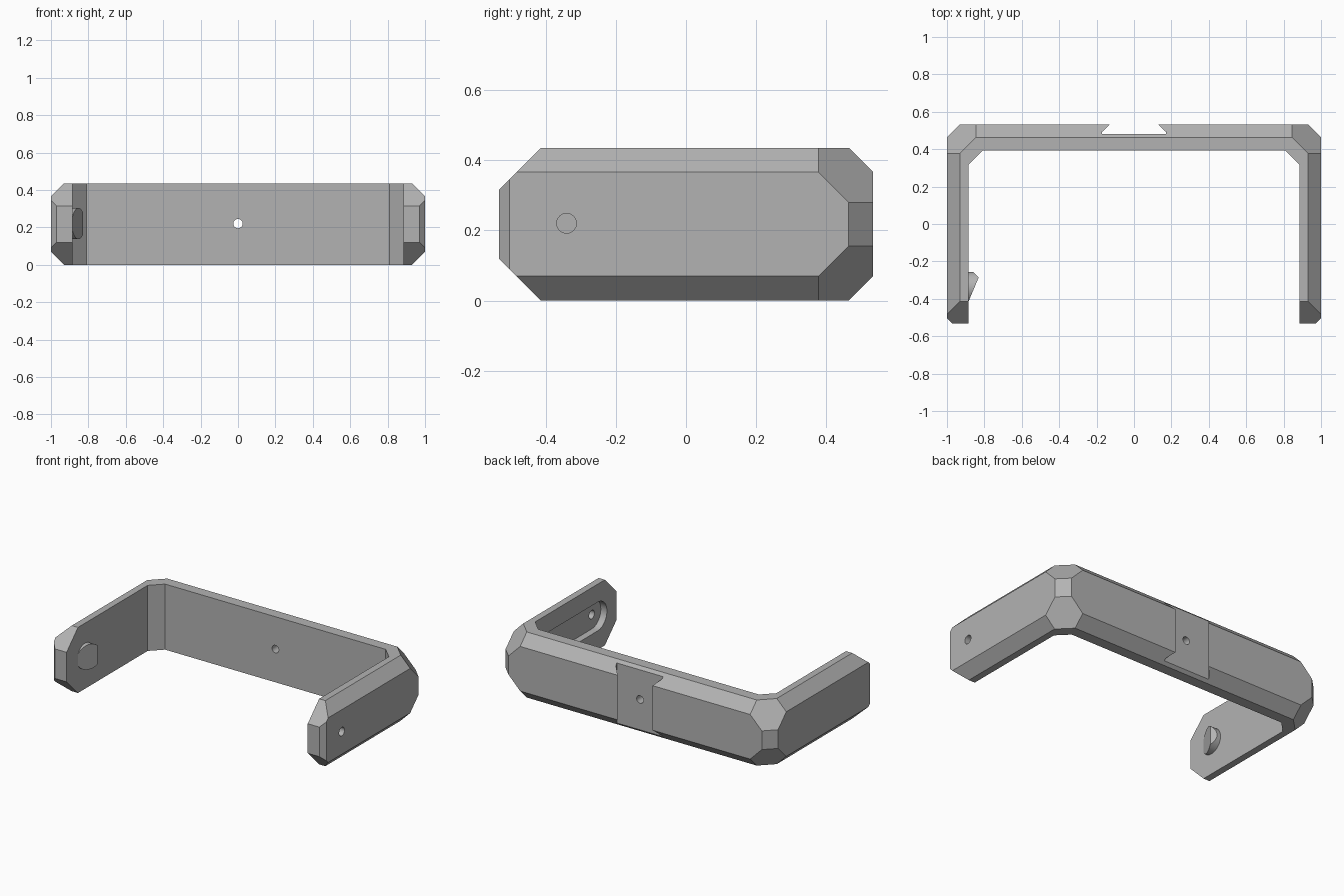
import bpy, bmesh, math
from mathutils import Vector, Matrix

cube = bpy.data.objects.get("Cube")
if cube:
    bpy.data.objects.remove(cube)

grey = bpy.data.materials.new("plain_grey")
grey.use_nodes = True
COLOUR = (0.45, 0.45, 0.45, 1)
grey.diffuse_color = COLOUR
grey.node_tree.nodes["Principled BSDF"].inputs["Base Color"].default_value = COLOUR

HEIGHT, MID = 0.435, 0.2175
DEPTH = 0.533          # half depth in y
INNER = 0.885          # inner face of each arm
HOLE_Y, HOLE_Z = -0.34, 0.22


def to_object(name, bm):
    bmesh.ops.recalc_face_normals(bm, faces=bm.faces[:])
    mesh = bpy.data.meshes.new(name)
    bm.to_mesh(mesh)
    bm.free()
    mesh.materials.append(grey)
    obj = bpy.data.objects.new(name, mesh)
    bpy.context.collection.objects.link(obj)
    return obj


def prism(name, outline, low, high):
    """Extrude an x-y outline from low to high in z."""
    bm = bmesh.new()
    face = bm.faces.new([bm.verts.new((x, y, low)) for x, y in outline])
    new = bmesh.ops.extrude_face_region(bm, geom=[face])["geom"]
    bmesh.ops.translate(bm, vec=(0, 0, high - low),
                        verts=[v for v in new if isinstance(v, bmesh.types.BMVert)])
    return to_object(name, bm)


def cylinder(name, centre, radius, length, axis, sides=48):
    bm = bmesh.new()
    bmesh.ops.create_cone(bm, cap_ends=True, segments=sides, radius1=radius,
                          radius2=radius, depth=length)
    turn = Matrix.Rotation(math.pi / 2, 4, "Y" if axis == "X" else "X")
    bm.transform(Matrix.Translation(centre) @ turn)
    return to_object(name, bm)


def combine(target, tool, operation="DIFFERENCE"):
    """Apply a boolean and discard the tool."""
    mod = target.modifiers.new("cut", "BOOLEAN")
    mod.operation, mod.object, mod.solver = operation, tool, "EXACT"
    bpy.context.view_layer.objects.active = target
    bpy.ops.object.modifier_apply(modifier=mod.name)
    bpy.data.objects.remove(tool)


# Outer block, with every bevel and corner sliced off by a plane
bm = bmesh.new()
bmesh.ops.create_cube(bm, size=1, matrix=Matrix.Diagonal((2, 2 * DEPTH, HEIGHT, 1)))


def slice_off(normal, offset):
    n = Vector(normal)
    cut = bmesh.ops.bisect_plane(bm, geom=bm.verts[:] + bm.edges[:] + bm.faces[:],
                                 plane_co=n * offset / n.length_squared,
                                 plane_no=n, clear_outer=True)["geom_cut"]
    bmesh.ops.contextual_create(bm, geom=[e for e in cut if isinstance(e, bmesh.types.BMEdge)])


for sx in (-1, 1):
    slice_off((sx, 1, 0), 1.463)             # back upright corners
    slice_off((sx, -1, 0), 1.503)            # arm tip upright edges
    for sz in (-1, 1):
        slice_off((sx, 0, sz), 1.148)        # long edges of the arms
        slice_off((sx, 1, sz), 1.525)        # six-sided back corners
for sz in (-1, 1):
    slice_off((0, 1, sz), 0.681)             # long edges of the back
    slice_off((0, -1, sz), 0.631)            # arm tips, top and bottom
bmesh.ops.translate(bm, vec=(0, 0, MID), verts=bm.verts[:])
bracket = to_object("bracket", bm)

# Open middle with chamfered inner corners
half = [(INNER, -1), (INNER, 0.317), (INNER - 0.075, 0.392)]
combine(bracket, prism("middle_cutter", half + [(-x, y) for x, y in reversed(half)], -0.2, 0.7))

# Dovetail channel and screw hole in the back
half = [(0.09, 0.575), (0.128, 0.533), (0.17, 0.493), (0.17, 0.482)]
combine(bracket, prism("dovetail_cutter", half + [(-x, y) for x, y in reversed(half)], -0.2, 0.7))
combine(bracket, cylinder("screw_hole_cutter", (0, 0.45, 0.22), 0.025, 0.4, "Y"))

# Left arm: round-ended slot inside, counterbored hole outside
SLOT_END, SLOT_R = 0.22, 0.095
bm = bmesh.new()
ring = []
for centre, start in ((SLOT_END, -90), (HOLE_Y, 90)):
    for i in range(25):
        a = math.radians(start + i * 7.5)
        ring.append(bm.verts.new((INNER - 0.05, centre + SLOT_R * math.cos(a),
                                  HOLE_Z + SLOT_R * math.sin(a))))
face = bm.faces.new(ring)
new = bmesh.ops.extrude_face_region(bm, geom=[face])["geom"]
bmesh.ops.translate(bm, vec=(0.095, 0, 0),
                    verts=[v for v in new if isinstance(v, bmesh.types.BMVert)])
combine(bracket, to_object("slot_cutter", bm))
combine(bracket, cylinder("counterbore_cutter", (1.05, HOLE_Y, HOLE_Z), 0.056, 0.2, "X"))
combine(bracket, cylinder("pin_hole_cutter", (0.95, HOLE_Y, HOLE_Z), 0.028, 0.3, "X"))

# Right arm: round catch with a sloping lead-in
catch = cylinder("catch", (-INNER, HOLE_Y, HOLE_Z), 0.083, 0.3, "X")
wedge = prism("wedge", [(-INNER - 0.02, -0.46), (-INNER - 0.02, -0.2), (-0.915, -0.2),
                        (-0.83, -0.285), (-INNER, -0.415)], 0, HEIGHT)
combine(catch, wedge, "INTERSECT")

for obj in (bracket, catch):
    bpy.ops.object.select_all(action="DESELECT")
    obj.select_set(True)
    bpy.context.view_layer.objects.active = obj
    bpy.ops.object.shade_smooth_by_angle(angle=math.radians(20))
